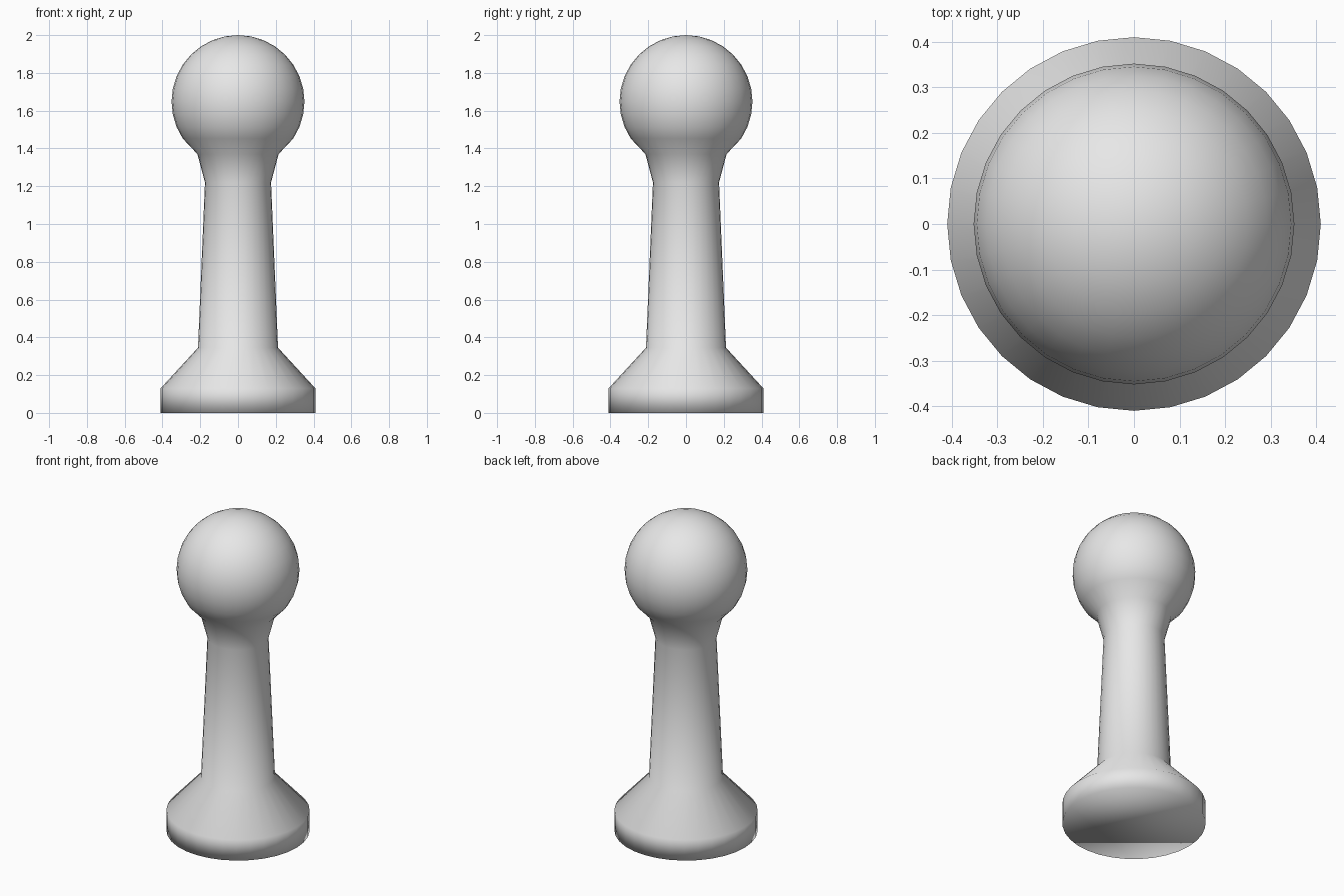
import bpy, bmesh, math

if "Cube" in bpy.data.objects:
    bpy.data.objects.remove(bpy.data.objects["Cube"])

SEG = 32
R, CZ = 0.352, 1.648   # ball radius and centre height

# Profile (radius, z): base, tapered stem, flared neck, then ball arc
profile = [(0.41, 0.0), (0.41, 0.13), (0.212, 0.345), (0.175, 1.22), (0.215, 1.37)]
profile += [(R * math.cos(math.radians(a * 11.25)), CZ + R * math.sin(math.radians(a * 11.25)))
            for a in range(-3, 8)]

bm = bmesh.new()
rings = []
for r, z in profile:
    rings.append([bm.verts.new((r * math.cos(2 * math.pi * i / SEG),
                                r * math.sin(2 * math.pi * i / SEG), z)) for i in range(SEG)])

# Side walls
for a, b in zip(rings, rings[1:]):
    for i in range(SEG):
        j = (i + 1) % SEG
        bm.faces.new((a[i], a[j], b[j], b[i]))

# Ball crown and flat underside
top = bm.verts.new((0, 0, CZ + R))
for i in range(SEG):
    bm.faces.new((rings[-1][i], rings[-1][(i + 1) % SEG], top))
bm.faces.new(rings[0][::-1])
for f in bm.faces:
    f.smooth = True

mesh = bpy.data.meshes.new("peg")
bm.to_mesh(mesh)
bm.free()

# Single plain colour
mat = bpy.data.materials.new("light_grey")
mat.diffuse_color = (0.8, 0.8, 0.8, 1)
mat.use_nodes = True
mat.node_tree.nodes["Principled BSDF"].inputs["Base Color"].default_value = mat.diffuse_color
mesh.materials.append(mat)
peg = bpy.data.objects.new("peg", mesh)
bpy.context.collection.objects.link(peg)
